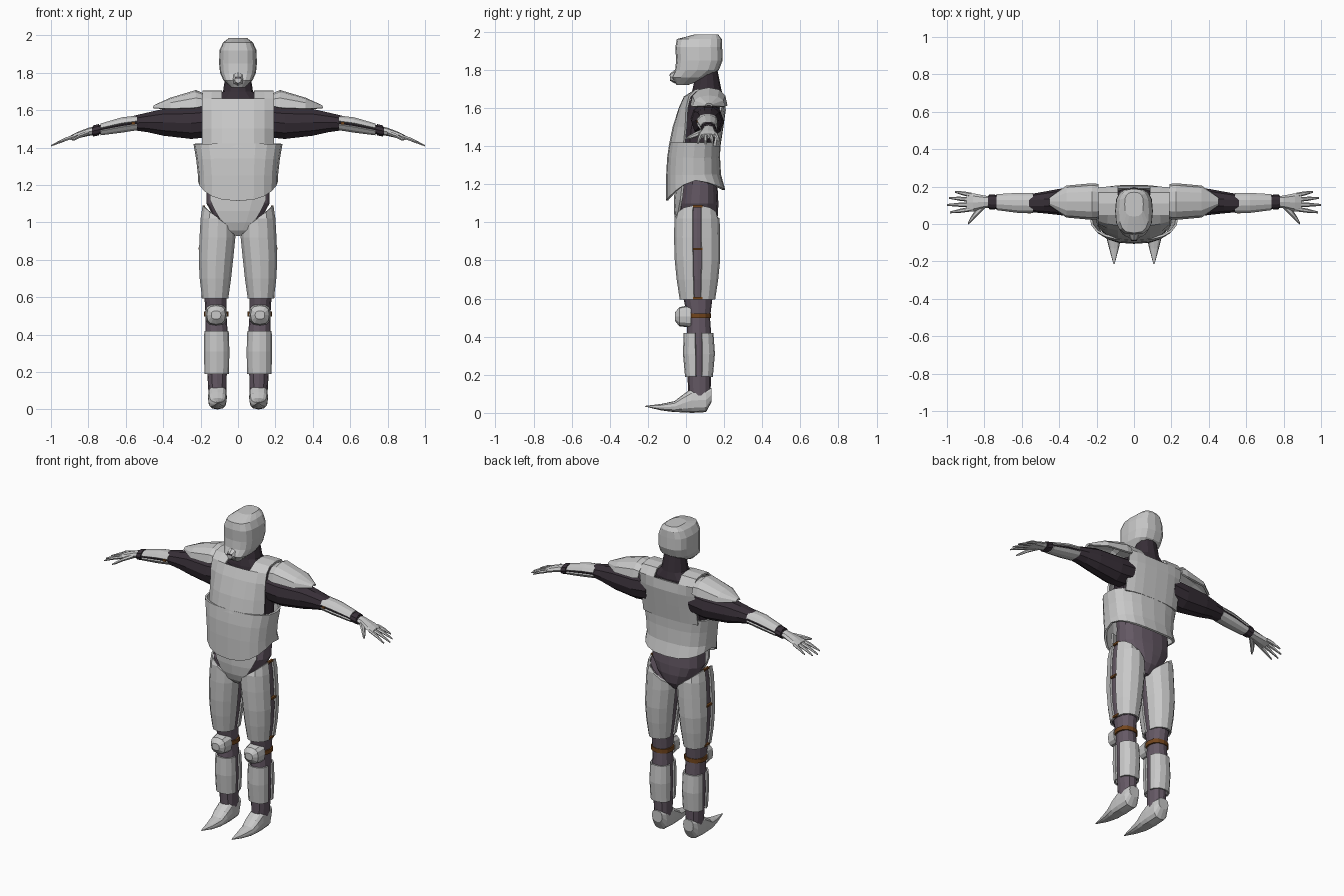
import bpy, bmesh, math


def material(name, r, g, b):
    m = bpy.data.materials.new(name)
    m.diffuse_color = (r, g, b, 1)
    return m


PLATE = material("light grey plate", 0.58, 0.58, 0.58)
PURPLE = material("muted purple suit", 0.13, 0.10, 0.13)
DARK = material("dark suit", 0.038, 0.028, 0.038)
BROWN = material("brown strap", 0.17, 0.06, 0.012)


def finish(name, bm, mat, mirror=False, thick=0):
    bmesh.ops.recalc_face_normals(bm, faces=bm.faces)
    me = bpy.data.meshes.new(name)
    bm.to_mesh(me)
    bm.free()
    me.materials.append(mat)
    ob = bpy.data.objects.new(name, me)
    bpy.context.collection.objects.link(ob)
    if thick:
        s = ob.modifiers.new("thickness", 'SOLIDIFY')
        s.thickness, s.offset = thick, 0
    if mirror:
        ob.modifiers.new("mirror", 'MIRROR')
    return ob


def power(v, p):
    return math.copysign(abs(v) ** p, v)


def tube(name, secs, mat, axis='z', n=10, p=1.0, arc=None, mirror=False, thick=0, adjust=None):
    """Loft through sections (position, centre 1, centre 2, radius 1, radius 2)."""
    bm = bmesh.new()
    a0, a1 = arc or (0, 360)
    count = n + 1 if arc else n
    rings = []
    for t, c1, c2, r1, r2 in secs:
        ring = []
        for i in range(count):
            a = math.radians(a0 + (a1 - a0) * i / n)
            u = c1 + r1 * power(math.cos(a), p)
            v = c2 + r2 * power(math.sin(a), p)
            co = {'x': (t, u, v), 'y': (u, t, v), 'z': (u, v, t)}[axis]
            ring.append(bm.verts.new(adjust(co, a) if adjust else co))
        rings.append(ring)
    for lo, hi in zip(rings, rings[1:]):
        for i in range(n):
            j = (i + 1) % count
            bm.faces.new((lo[i], lo[j], hi[j], hi[i]))
    if not arc and not thick:
        bm.faces.new(rings[0])
        bm.faces.new(rings[-1])
    return finish(name, bm, mat, mirror, thick)


def sheet(name, rows, mat, skip=lambda r, c: False, thick=0.012):
    """Curved plate through rows of points."""
    bm = bmesh.new()
    grid = [[bm.verts.new(co) for co in row] for row in rows]
    for r in range(len(grid) - 1):
        for c in range(len(grid[0]) - 1):
            if not skip(r, c):
                bm.faces.new((grid[r][c], grid[r][c + 1], grid[r + 1][c + 1], grid[r + 1][c]))
    return finish(name, bm, mat, thick=thick)


def box(name, centre, size, mat):
    bm = bmesh.new()
    bmesh.ops.create_cube(bm, size=1)
    for v in bm.verts:
        v.co = [c + s * k for c, s, k in zip(centre, size, v.co)]
    return finish(name, bm, mat, mirror=True)


# Head and neck
tube("helmet", [(1.72, 0, -.02, .035, .028), (1.76, 0, .02, .078, .095), (1.80, 0, .058, .096, .115),
                (1.85, 0, .07, .101, .122), (1.92, 0, .067, .099, .123), (1.962, 0, .07, .08, .118),
                (1.985, 0, .105, .05, .065)], PLATE, n=16, p=.7)
tube("chin_guard", [(-.085, 0, 1.762, .018, .018), (-.06, 0, 1.765, .032, .035),
                    (-.02, 0, 1.765, .04, .04)], PLATE, 'y', n=8)
box("mouth_slot", (0, -.083, 1.772), (.03, .008, .006), DARK)
tube("neck", [(1.58, 0, .10, .17, .085), (1.66, 0, .11, .13, .085), (1.70, 0, .11, .08, .075),
              (1.80, 0, .11, .065, .055)], DARK, n=12)

# Torso body
tube("upper_body", [(1.36, 0, .06, .19, .10), (1.5, 0, .075, .185, .10), (1.64, 0, .10, .17, .085)],
     DARK, n=16, p=.8)
tube("pelvis", [(.93, 0, .065, .03, .05), (.98, 0, .07, .085, .085), (1.04, 0, .07, .135, .098),
                (1.1, 0, .07, .168, .10), (1.2, 0, .075, .17, .09), (1.37, 0, .06, .17, .08)],
     PURPLE, n=16, p=.85)


# Waist armour with a hem that dips at front and back
def hem(co, a):
    s = math.sin(a)
    if co[2] < 1.2:
        return (co[0], co[1], 1.22 - (.105 if s < 0 else .05) * abs(s) ** 1.3)
    return co


tube("waist_armour", [(1.15, 0, .05, .208, .15), (1.25, 0, .04, .208, .138), (1.34, 0, .04, .218, .133),
                      (1.42, 0, .047, .232, .128)], PLATE, n=20, p=.78, thick=.012, adjust=hem)

# Chest and back plates joined over the shoulders, open at the neck
columns = (-.19, -.14, -.085, 0, .085, .14, .19)
profile = [(-.085, -.01, 1.40), (-.064, 0, 1.5), (-.032, .005, 1.6), (-.005, .02, 1.66),
           (.05, .05, 1.692), (.11, .11, 1.70), (.165, .165, 1.692),
           (.197, .19, 1.65), (.203, .18, 1.59), (.19, .165, 1.5), (.175, .15, 1.40)]
sheet("chest_and_back_plate",
      [[(x, yc + (ye - yc) * abs(x / .19) ** 3, z) for x in columns] for yc, ye, z in profile],
      PLATE, skip=lambda r, c: 3 <= r <= 6 and c in (2, 3))

# Crotch plate
sheet("crotch_plate",
      [[(w * k, y + .035 * (abs(w * k) / .15) ** 2, z) for k in (-1, -.5, 0, .5, 1)]
       for z, w, y in ((1.2, .15, -.05), (1.12, .148, -.058), (1.06, .12, -.058), (1.0, .083, -.05),
                       (.96, .045, -.035), (.93, .01, -.01))], PLATE)

# Shoulders and arms
tube("shoulder_pad", [(.19, .12, 1.62, .088, .066), (.225, .12, 1.612, .092, .09),
                      (.36, .12, 1.607, .08, .054), (.45, .12, 1.61, .015, .01)],
     PLATE, 'x', n=6, p=.85, arc=(0, 180), mirror=True, thick=.012)
tube("arm", [(.15, .11, 1.54, .085, .088), (.25, .113, 1.53, .085, .088), (.40, .118, 1.535, .07, .075),
             (.48, .115, 1.535, .058, .056), (.55, .112, 1.532, .049, .042), (.62, .113, 1.52, .046, .034),
             (.74, .117, 1.496, .037, .026), (.78, .119, 1.488, .033, .024)],
     DARK, 'x', mirror=True)
for side, arc in (("upper", (12, 168)), ("lower", (192, 348))):
    tube(side + "_bracer", [(.54, .112, 1.532, .052, .036), (.62, .113, 1.521, .051, .038),
                            (.735, .117, 1.497, .04, .028)],
         PLATE, 'x', n=5, arc=arc, mirror=True, thick=.009)
tube("wrist_band", [(.742, .117, 1.496, .041, .032), (.774, .118, 1.489, .039, .031)],
     DARK, 'x', mirror=True)
box("bracer_clip", (.56, .061, 1.53), (.02, .01, .012), BROWN)

# Hands
tube("palm", [(.77, .118, 1.49, .031, .023), (.80, .118, 1.484, .034, .022), (.86, .115, 1.466, .049, .017),
              (.895, .115, 1.453, .046, .012)], PLATE, 'x', n=8, mirror=True)
fingers = [("little_finger", .155, .956, .172, 1.425), ("ring_finger", .130, .99, .140, 1.415),
           ("middle_finger", .104, 1.0, .102, 1.41), ("index_finger", .080, .985, .062, 1.415)]
for name, y, xt, yt, zt in fingers:
    xm = (.87 + xt) / 2
    tube(name, [(.87, y, 1.461, .013, .011), (xm, (y + yt) / 2, (1.461 + zt) / 2 + .004, .011, .010),
                (xt, yt, zt, .005, .004)], PLATE, 'x', n=6, mirror=True)
tube("thumb", [(.80, .10, 1.48, .02, .014), (.845, .058, 1.463, .022, .012),
               (.875, .02, 1.446, .014, .009), (.888, .002, 1.44, .005, .004)],
     PLATE, 'x', n=6, mirror=True)


# Thighs: suit underneath, front and back shells with side gaps, sloping top
def groin_slope(co, a):
    return (co[0], co[1], min(co[2], .93 + .85 * max(co[0], .01)))


thigh = [(.595, .122, .06, .066, .088), (.70, .121, .06, .08, .104), (.80, .118, .06, .088, .114),
         (.92, .11, .058, .092, .116), (1.02, .108, .058, .088, .114), (1.09, .108, .058, .078, .106)]
tube("thigh_suit", [(z, cx, cy, rx * .92, ry * .92) for z, cx, cy, rx, ry in thigh],
     PURPLE, n=14, p=.9, mirror=True, adjust=groin_slope)
for side, arc in (("back", (9, 171)), ("front", (189, 351))):
    tube(side + "_thigh_plate", thigh, PLATE, n=6, p=.88, arc=arc, mirror=True, thick=.01,
         adjust=groin_slope)
for z, x in ((1.085, .184), (.86, .204), (.602, .187)):
    box("thigh_clip", (x, .062, z), (.014, .05, .012), BROWN)

# Lower legs
tube("lower_leg_suit", [(.09, .11, .07, .048, .058), (.19, .112, .07, .052, .062), (.30, .113, .068, .058, .07),
                        (.42, .115, .068, .059, .064), (.5, .117, .068, .056, .058),
                        (.61, .12, .062, .06, .078)], PURPLE, n=12, p=.9, mirror=True)
for side, arc in (("back", (9, 171)), ("front", (189, 351))):
    tube(side + "_shin_plate", [(.19, .114, .068, .061, .068), (.31, .114, .068, .064, .079),
                                (.42, .115, .066, .061, .073)],
         PLATE, n=6, p=.8, arc=arc, mirror=True, thick=.01)
tube("knee_band", [(.497, .117, .068, .066, .064), (.523, .117, .068, .066, .064)],
     BROWN, n=12, p=.9, mirror=True)
tube("knee_pad", [(-.058, .117, .505, .026, .022), (-.035, .117, .505, .05, .05),
                  (.025, .117, .507, .058, .06)], PLATE, 'y', n=12, p=.75, mirror=True)

# Pointed boots
tube("boot", [(.135, .11, .095, .036, .036), (.105, .11, .068, .049, .064), (.03, .11, .065, .051, .065),
              (-.02, .11, .048, .049, .045), (-.06, .109, .033, .042, .029), (-.13, .107, .03, .026, .017),
              (-.215, .107, .035, .003, .002)], PLATE, 'y', n=12, p=.75, mirror=True)
